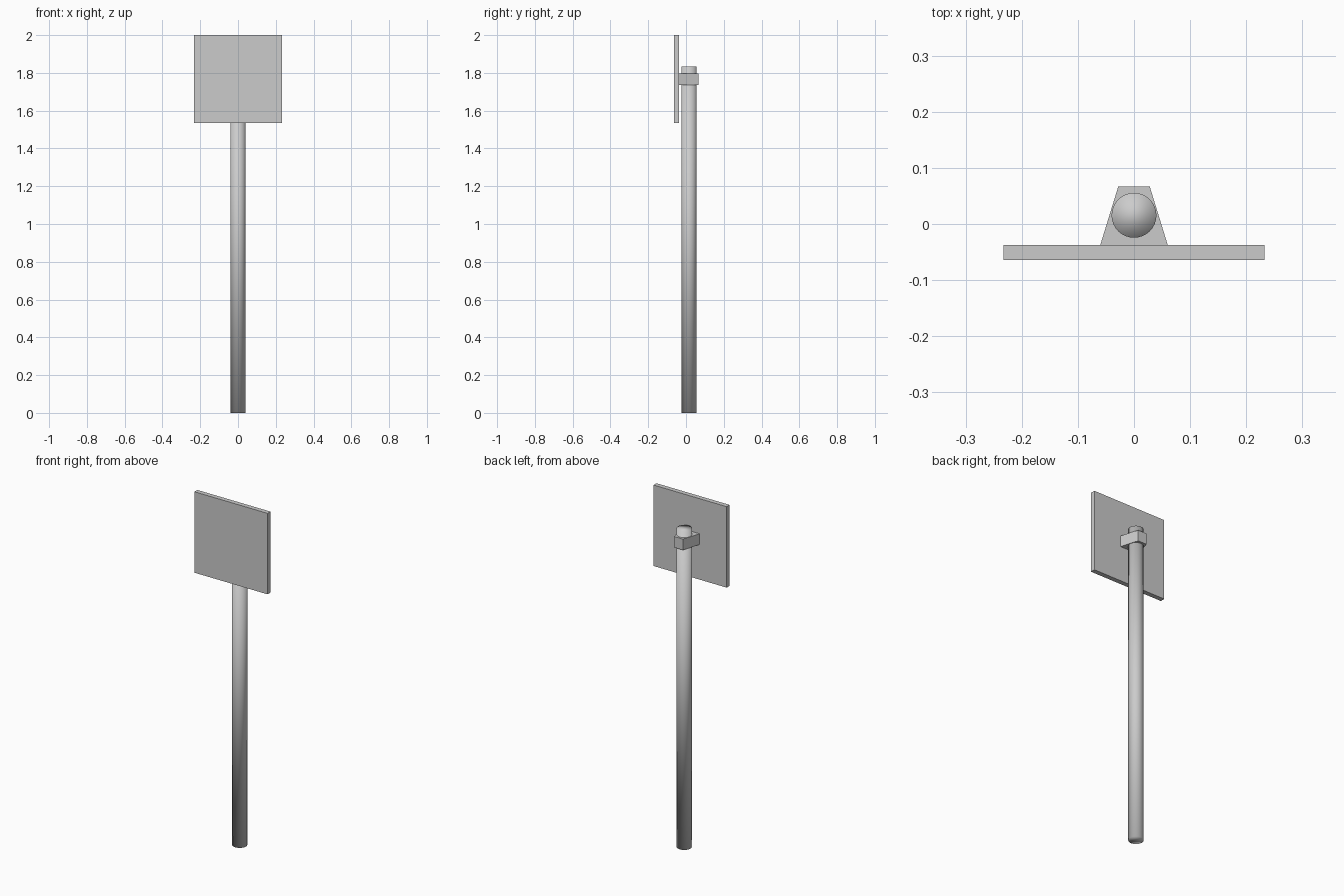
import bpy, bmesh

if "Cube" in bpy.data.objects:
    bpy.data.objects.remove(bpy.data.objects["Cube"])


def prism(name, outline, z0, z1):
    """Extrude an xy outline from z0 to z1."""
    bm = bmesh.new()
    face = bm.faces.new([bm.verts.new((x, y, z0)) for x, y in outline])
    ext = bmesh.ops.extrude_face_region(bm, geom=[face])
    top = [v for v in ext["geom"] if isinstance(v, bmesh.types.BMVert)]
    bmesh.ops.translate(bm, vec=(0, 0, z1 - z0), verts=top)
    bmesh.ops.recalc_face_normals(bm, faces=bm.faces[:])
    mesh = bpy.data.meshes.new(name)
    bm.to_mesh(mesh)
    bm.free()
    obj = bpy.data.objects.new(name, mesh)
    bpy.context.collection.objects.link(obj)
    return obj


# square sign panel
W, FRONT, BACK = 0.233, -0.064, -0.037
prism("sign_panel", [(-W, FRONT), (W, FRONT), (W, BACK), (-W, BACK)], 1.534, 2.0)

# tapered clamp joining the panel to the post
prism("clamp", [(-0.06, BACK), (0.06, BACK), (0.028, 0.067), (-0.028, 0.067)], 1.735, 1.798)

# round post, softly shaded over its caps
POST_H = 1.834
bpy.ops.mesh.primitive_cylinder_add(vertices=32, radius=0.04, depth=POST_H,
                                    location=(0, 0.0155, POST_H / 2))
post = bpy.context.object
post.name = "post"
bpy.ops.object.shade_smooth()
